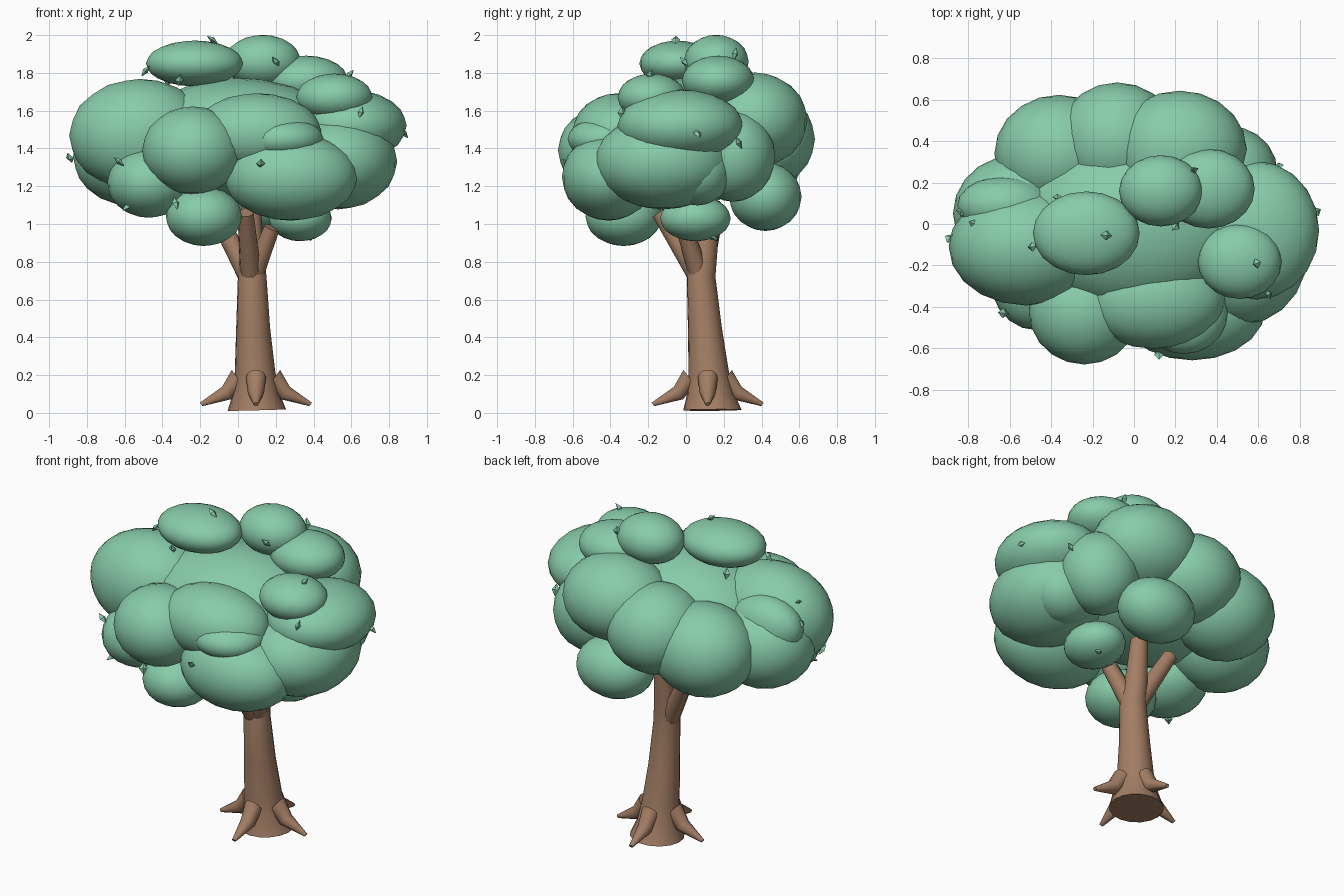
import bpy, bmesh, math, random
from mathutils import Vector, Matrix

random.seed(4)


def material(name, rgb):
    m = bpy.data.materials.new(name)
    m.diffuse_color = (*rgb, 1)
    return m


GREEN = material("leaf green", (0.245, 0.60, 0.40))
BROWN = material("bark brown", (0.37, 0.21, 0.13))


def finish(name, bm, mat, smooth=True):
    bmesh.ops.recalc_face_normals(bm, faces=bm.faces)
    me = bpy.data.meshes.new(name)
    bm.to_mesh(me)
    bm.free()
    me.materials.append(mat)
    ob = bpy.data.objects.new(name, me)
    bpy.context.collection.objects.link(ob)
    bpy.context.view_layer.objects.active = ob
    ob.select_set(True)
    if smooth:
        bpy.ops.object.shade_smooth_by_angle(angle=math.radians(40))
    ob.select_set(False)
    return ob


def tube(name, path, sides=12):
    """Closed round tube through (x, y, z, radius) stations."""
    bm = bmesh.new()
    pts = [Vector(p[:3]) for p in path]
    q = (pts[-1] - pts[0]).to_track_quat('Z', 'Y')
    rings = []
    for p, s in zip(pts, path):
        rings.append([bm.verts.new(p + q @ Vector((s[3] * math.cos(a), s[3] * math.sin(a), 0)))
                      for a in (math.tau * i / sides for i in range(sides))])
    for lo, hi in zip(rings, rings[1:]):
        for i in range(sides):
            j = (i + 1) % sides
            bm.faces.new((lo[i], lo[j], hi[j], hi[i]))
    bm.faces.new(rings[0])
    bm.faces.new(rings[-1])
    return finish(name, bm, BROWN)


# Leaning trunk with flared foot, running on up into the crown
tube("trunk", [(0.10, 0.14, 0.015, 0.155), (0.095, 0.13, 0.10, 0.125), (0.09, 0.12, 0.22, 0.107),
               (0.08, 0.10, 0.45, 0.09), (0.075, 0.08, 0.72, 0.076), (0.07, 0.10, 0.85, 0.066),
               (0.07, 0.13, 1.12, 0.05)], 16)

# Forked branches
for i, (x, y, z) in enumerate([(-0.13, 0.16, 1.08), (0.18, -0.01, 0.98), (0.04, -0.14, 1.06)]):
    tube(f"branch_{i + 1}", [(0.07, 0.08, 0.70, 0.058), (x, y, z, 0.043)], 10)

# Four spiked roots
for i in range(4):
    c, s = round(math.cos(i * math.pi / 2)), round(math.sin(i * math.pi / 2))
    tube(f"root_{i + 1}", [(0.095 + c * r, 0.115 + s * r, z, w) for r, z, w in
                           ((0.098, 0.187, 0.053), (0.155, 0.105, 0.043), (0.29, 0.045, 0.012))], 10)

# Foliage clumps: centre, then radii
CLUMPS = [
    ((0, 0, 1.45), (0.55, 0.42, 0.32)),
    ((-0.23, -0.045, 1.85), (0.255, 0.20, 0.12)),
    ((0.13, 0.16, 1.86), (0.20, 0.17, 0.14)),
    ((0.36, 0.17, 1.76), (0.22, 0.19, 0.13)),
    ((0.51, -0.18, 1.67), (0.20, 0.18, 0.125)),
    ((-0.52, -0.11, 1.47), (0.37, 0.28, 0.295)),
    ((-0.62, 0.09, 1.50), (0.23, 0.14, 0.17)),
    ((-0.57, 0.05, 1.36), (0.30, 0.28, 0.26)),
    ((-0.24, -0.42, 1.39), (0.265, 0.255, 0.23)),
    ((0.10, -0.36, 1.48), (0.34, 0.24, 0.21)),
    ((0.28, -0.41, 1.25), (0.35, 0.245, 0.23)),
    ((0.24, -0.425, 1.45), (0.21, 0.20, 0.115)),
    ((0.59, -0.03, 1.52), (0.30, 0.33, 0.19)),
    ((0.53, -0.12, 1.33), (0.31, 0.36, 0.25)),
    ((0.56, 0.06, 1.28), (0.20, 0.18, 0.18)),
    ((-0.36, 0.34, 1.37), (0.31, 0.28, 0.27)),
    ((-0.08, 0.40, 1.45), (0.29, 0.28, 0.26)),
    ((0.22, 0.36, 1.55), (0.32, 0.28, 0.25)),
    ((0.46, 0.25, 1.36), (0.23, 0.22, 0.24)),
    ((0.19, 0.42, 1.145), (0.235, 0.19, 0.18)),
    ((0.33, 0.05, 1.03), (0.165, 0.185, 0.12)),
    ((-0.18, -0.33, 1.04), (0.20, 0.20, 0.155)),
    ((-0.47, -0.27, 1.22), (0.22, 0.24, 0.185)),
]
for i, (c, r) in enumerate(CLUMPS):
    bm = bmesh.new()
    bmesh.ops.create_icosphere(bm, subdivisions=3, radius=1.01,
                               matrix=Matrix.LocRotScale(Vector(c), None, Vector(r)))
    finish(f"leaf_clump_{i + 1}", bm, GREEN)

# Small faceted loose leaves
LEAVES = [(-0.135, -0.055, 1.975), (0.20, -0.01, 1.86), (0.29, 0.26, 1.9), (-0.89, -0.07, 1.35),
          (-0.49, -0.11, 1.81), (-0.31, -0.2, 1.76), (-0.77, 0.0, 1.64), (-0.83, 0.06, 1.55),
          (0.88, 0.06, 1.48), (0.59, -0.19, 1.79), (0.65, -0.34, 1.59), (-0.63, -0.43, 1.33),
          (-0.59, -0.4, 1.09), (-0.33, -0.46, 1.11), (0.12, -0.63, 1.32), (0.38, 0.14, 0.93),
          (0.10, 0.10, 0.96), (0.70, 0.28, 1.43), (0.36, 0.42, 1.15), (0.25, 0.53, 1.17),
          (-0.37, 0.13, 1.76)]
for i, p in enumerate(LEAVES):
    bm = bmesh.new()
    size = Vector((0.024, 0.016, 0.036))
    turn = Matrix.Rotation(random.uniform(0, 6.28), 4, 'Z') @ Matrix.Rotation(random.uniform(-1.2, 1.2), 4, 'X')
    for sign in (1, -1):
        bmesh.ops.create_cone(bm, segments=4, radius1=sign > 0, radius2=sign < 0, depth=1,
                              matrix=Matrix.Translation((0, 0, sign * 0.5)))
    bmesh.ops.remove_doubles(bm, verts=bm.verts, dist=1e-4)
    bmesh.ops.transform(bm, verts=bm.verts, matrix=Matrix.Translation(p) @ turn @ Matrix.Diagonal((*size, 1)))
    finish(f"loose_leaf_{i + 1}", bm, GREEN, False)
